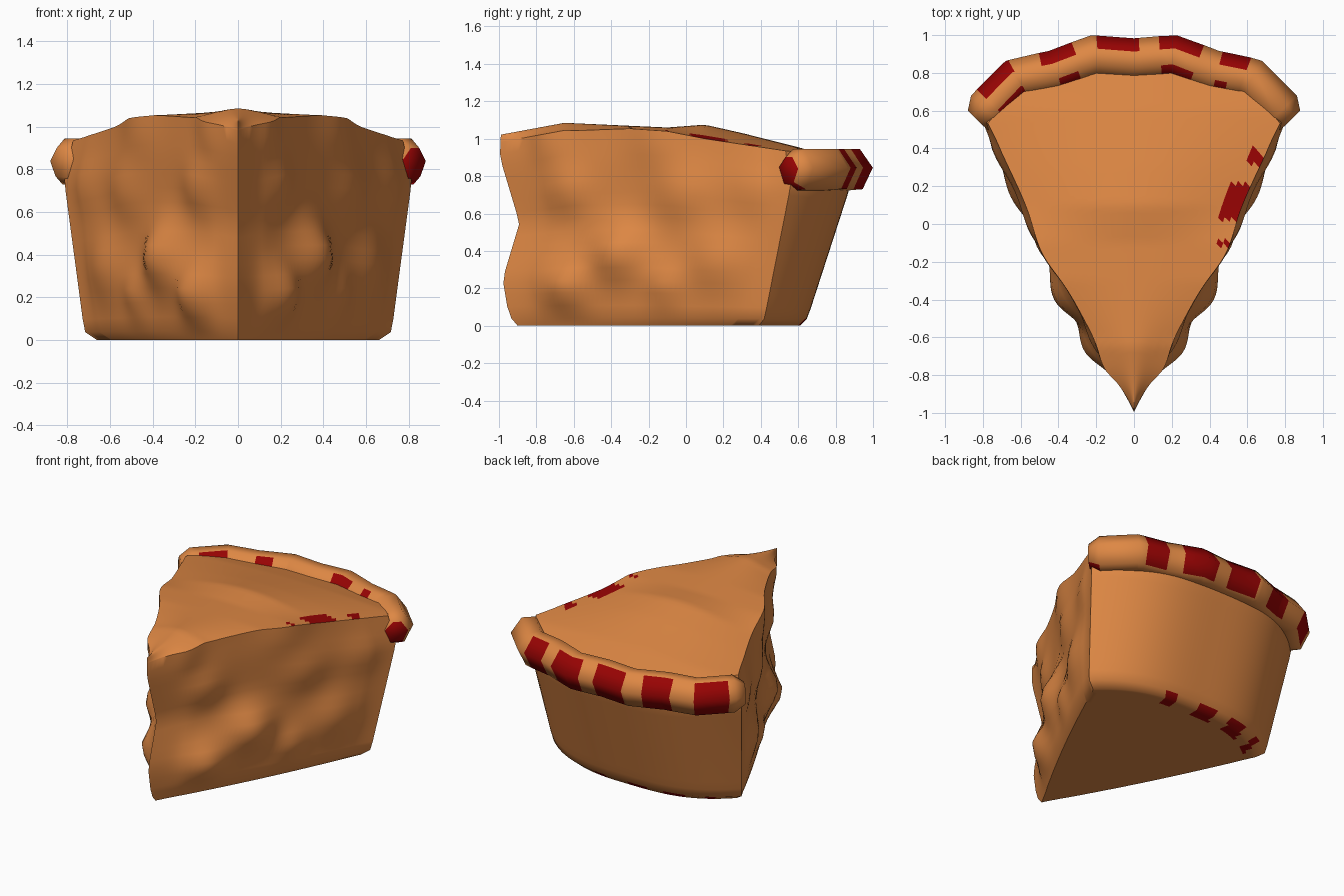
import bpy, bmesh, math
from mathutils import Vector

if "Cube" in bpy.data.objects:
    bpy.data.objects.remove(bpy.data.objects["Cube"])


def material(name, color):
    m = bpy.data.materials.new(name)
    m.diffuse_color = (*color, 1)
    m.use_nodes = True
    m.node_tree.nodes["Principled BSDF"].inputs["Base Color"].default_value = m.diffuse_color
    return m


PASTRY = material("baked pastry", (0.73, 0.245, 0.058))
RED = material("red filling", (0.31, 0.001, 0.001))


def interp(table, x):
    """Piecewise linear lookup in a list of (key, value)."""
    if x <= table[0][0]:
        return table[0][1]
    for (a, va), (b, vb) in zip(table, table[1:]):
        if x <= b:
            return va + (vb - va) * (x - a) / (b - a)
    return table[-1][1]


def finish(name, bm, angle):
    bmesh.ops.remove_doubles(bm, verts=bm.verts, dist=1e-4)
    bmesh.ops.recalc_face_normals(bm, faces=bm.faces)
    me = bpy.data.meshes.new(name)
    bm.to_mesh(me)
    bm.free()
    me.materials.append(PASTRY)
    me.materials.append(RED)
    ob = bpy.data.objects.new(name, me)
    bpy.context.collection.objects.link(ob)
    bpy.ops.object.select_all(action='DESELECT')
    ob.select_set(True)
    bpy.context.view_layer.objects.active = ob
    bpy.ops.object.shade_smooth_by_angle(angle=math.radians(angle))
    return ob


# Wedge profiles by height: tip y, corner x, corner y, middle of the back y
TIP = [(0, -.90), (.03, -.93), (.1, -.955), (.25, -.98), (.55, -.89),
       (.8, -.965), (.9, -.995), (1.02, -.99)]
CORNER_X = [(0, .66), (.04, .72), (.75, .815), (.95, .77)]
CORNER_Y = [(0, .39), (.04, .42), (.75, .56), (.95, .53)]
BACK_Y = [(0, .61), (.04, .65), (.75, .88), (.95, .86)]
TOP_Z = [(-1, 1.02), (-.65, 1.085), (-.1, 1.06), (.1, 1.075), (.3, 1.03),
         (.6, .955), (.9, .865)]
# How far the top falls towards its cut edges
EDGE_DROP = [(-.6, .04), (-.3, .015), (-.1, .02), (.1, .075), (.3, .06), (.6, .03)]
# Filling lumps on the cut sides: y, z, height, radius
LUMPS = [(-.35, .40, .10, .15), (.17, .35, .05, .16), (-.63, .22, .08, .13),
         (-.02, .70, .04, .15), (.36, .72, .02, .13), (-.62, .72, .04, .12),
         (-.1, .22, .04, .10), (-.13, 1.0, .04, .16), (-.74, 1.0, .03, .10)]


def section(t, u, z):
    """t runs from the tip to the back, u from the left cut to the right cut."""
    tip, cx, cy = interp(TIP, z), interp(CORNER_X, z), interp(CORNER_Y, z)
    by = cy + (interp(BACK_Y, z) - cy) * (1 - abs(u) ** 3)
    x, y = cx * u * t, tip + (by - tip) * t
    # push the cut sides out into lumps
    fade = min(1, t * 7, (1 - t) * 10) * abs(u) ** 3
    d = .02 * math.sin(math.pi * t)
    low = max(0, min(1, (z - .05) / .06))
    for ly, lz, h, r in LUMPS:
        d += low * h * math.exp(-((y - ly) ** 2 + (z - lz) ** 2) / (r * r))
    s = 1 if u > 0 else -1
    return Vector((x + s * .89 * d * fade, y - .45 * d * fade, z))


def wedge(t, u, k):
    """Point in the slice at a fraction k of the local height."""
    y = section(t, u, 1.0).y
    ztop = interp(TOP_Z, y) - interp(EDGE_DROP, y) * u * u
    return section(t, u, k * ztop)


def grid(bm, f, na, nb, is_red=lambda c, a, b: False):
    v = [[bm.verts.new(f(i / na, j / nb)) for j in range(nb + 1)]
         for i in range(na + 1)]
    for i in range(na):
        for j in range(nb):
            q = (v[i][j], v[i + 1][j], v[i + 1][j + 1], v[i][j + 1])
            face = bm.faces.new(q)
            c = sum((p.co for p in q), Vector()) / 4
            face.material_index = int(is_red(c, (i + .5) / na, (j + .5) / nb))


def level(b):
    """Wall rows: a tight row at the bottom bevel, then even rows."""
    return b * .64 if b < .0626 else .04 + (b - .0625) / .9375 * .96


def red_top(c, a, b):
    return ((.02 < c.y < .215 and c.x > .455 + .2 * c.y)
            or (.31 < c.y < .40 and c.x > .59 + .5 * (c.y - .31)
                and c.x < .67)
            or (-.12 < c.y < -.08 and c.x > .42))


def red_base(c):
    return any(abs(c.x - x) < w
               for x, w in ((.21, .04), (-.07, .075), (-.34, .07), (-.54, .03)))


# Pie slice: top, bottom, two cut sides and back wall
NT, NU, NK = 60, 48, 16
bm = bmesh.new()
grid(bm, lambda a, b: wedge(a, 2 * b - 1, 1), NT, NU, red_top)
grid(bm, lambda a, b: wedge(a, 2 * b - 1, 0), NT, NU,
     lambda c, a, b: a > .95 and red_base(c))
for side in (-1, 1):
    grid(bm, lambda a, b: wedge(a, side, level(b)), NT, NK)
grid(bm, lambda a, b: wedge(1, 2 * a - 1, level(b)), NU, NK,
     lambda c, a, b: c.z < .03 and red_base(c))
finish("pie_slice", bm, 45)

# Crust rim: hexagonal roll along a wavy arc, with red stripes
HALF = [(0, .868), (.21, .885), (.42, .805), (.62, .765), (.78, .60)]
SPANS = [(-.75, -.61), (-.48, -.29), (-.19, .03), (.14, .33), (.44, .58)]
INNER = [(-.75, -.61), (-.41, -.31), (.14, .33), (.44, .50)]
END = .78


def rim(x):
    return Vector((x, interp(HALF, abs(x)), .83))


stations = sorted({s * x for x, _ in HALF for s in (-1, 1)}
                  | {e for span in SPANS + INNER for e in span})
HEX = [(.115, .015), (.045, .115), (-.04, .115), (-.12, .03), (-.06, -.11), (.06, -.10)]
bm = bmesh.new()
rings = []


def add_ring(center, tangent, scale):
    out = Vector((-tangent.y, tangent.x, 0))
    if out.y < 0:
        out = -out
    rings.append([bm.verts.new(center + out * a * scale + Vector((0, 0, b * scale)))
                  for a, b in HEX])


def tangent_at(x):
    return (rim(min(x + .07, END)) - rim(max(x - .07, -END))).normalized()


t0, t1 = tangent_at(-END), tangent_at(END)
add_ring(rim(-END) - t0 * .07, t0, .62)
for x in stations:
    add_ring(rim(x), tangent_at(x), 1)
add_ring(rim(END) + t1 * .07, t1, .62)


def within(spans, x):
    return any(a < x < b for a, b in spans)


for i in range(len(rings) - 1):
    xm = (stations[i - 1] + stations[i]) / 2 if 0 < i < len(stations) else 9
    for j in range(6):
        k = (j + 1) % 6
        f = bm.faces.new((rings[i][j], rings[i][k], rings[i + 1][k], rings[i + 1][j]))
        outer = j in (0, 5) and within(SPANS, xm)
        inner = j == 2 and within(INNER, xm)
        end = i == len(rings) - 2 and j in (3, 4)
        f.material_index = int(outer or inner or end)
bm.faces.new(rings[0])
bm.faces.new(rings[-1]).material_index = 1
finish("crust_rim", bm, 75)
